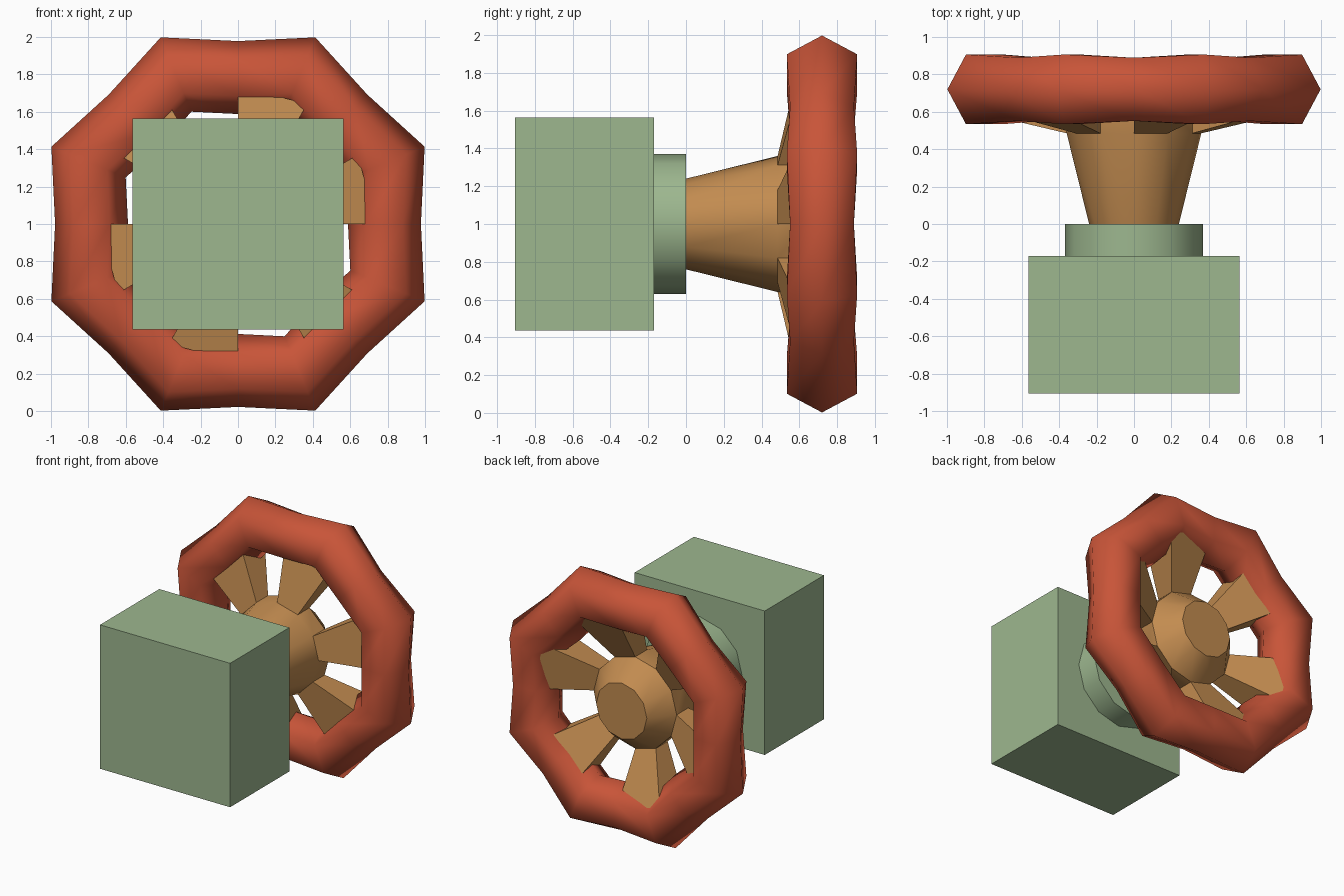
import bpy, bmesh, math

if "Cube" in bpy.data.objects:
    bpy.data.objects.remove(bpy.data.objects["Cube"])

CZ = 1.0  # height of the wheel axle


def material(name, rgb):
    m = bpy.data.materials.new(name)
    m.diffuse_color = (*rgb, 1)
    m.use_nodes = True
    m.node_tree.nodes["Principled BSDF"].inputs["Base Color"].default_value = m.diffuse_color
    return m


def polar(r, y, a):
    return (r * math.cos(a), y, CZ + r * math.sin(a))


def finish(name, bm, mat, angle=None):
    bmesh.ops.recalc_face_normals(bm, faces=bm.faces)
    me = bpy.data.meshes.new(name)
    bm.to_mesh(me)
    bm.free()
    ob = bpy.data.objects.new(name, me)
    bpy.context.collection.objects.link(ob)
    me.materials.append(mat)
    if angle:
        bpy.ops.object.select_all(action='DESELECT')
        ob.select_set(True)
        bpy.context.view_layer.objects.active = ob
        bpy.ops.object.shade_smooth_by_angle(angle=math.radians(angle))
    return ob


def lathe(profile, n):
    """Capped solid around the y axle; returns bmesh and bands of faces."""
    bm = bmesh.new()
    rings = [[bm.verts.new(polar(r, y, math.tau * i / n)) for i in range(n)]
             for r, y in profile]
    bands = [[bm.faces.new((a[i], a[(i + 1) % n], b[(i + 1) % n], b[i]))
              for i in range(n)] for a, b in zip(rings, rings[1:])]
    bm.faces.new(rings[0])
    bm.faces.new(rings[-1])
    return bm, bands


green = material("sage_green", (0.337, 0.474, 0.275))
brown = material("brass_brown", (0.54, 0.26, 0.08))
red = material("rust_red", (0.58, 0.09, 0.04))

# Mounting block
bm = bmesh.new()
bmesh.ops.create_cube(bm, size=1)
for v in bm.verts:
    v.co = (v.co.x * 1.13, v.co.y * 0.735 - 0.5375, v.co.z * 1.13 + CZ)
finish("mounting_block", bm, green)

# Collar
bm, _ = lathe([(0.37, -0.17), (0.37, 0.0)], 12)
finish("collar", bm, green, 35)

# Hub with six flared spokes extruded from every other face of its rim band
bm, bands = lathe([(0.24, 0.0), (0.36, 0.485), (0.36, 0.63), (0.22, 0.8)], 12)
spokes = bmesh.ops.extrude_discrete_faces(bm, faces=bands[1][::2])["faces"]
for f in spokes:
    for v in f.verts:
        a = math.atan2(v.co.z - CZ, v.co.x)
        v.co = polar(0.74, 0.575 if v.co.y < 0.55 else 0.855, a)
finish("hub_and_spokes", bm, brown, 30)

# Handwheel rim: hexagonal tube, thick at the eight corners, waisted between
bm = bmesh.new()
N, S = 16, 6
loops = []
for i in range(N):
    major, minor = (0.865, 0.215) if i % 2 else (0.783, 0.195)
    loops.append([bm.verts.new(polar(major + minor * math.cos(math.tau * j / S),
                                     0.72 + minor * math.sin(math.tau * j / S),
                                     math.tau * i / N)) for j in range(S)])
for i in range(N):
    a, b = loops[i], loops[(i + 1) % N]
    for j in range(S):
        k = (j + 1) % S
        bm.faces.new((a[j], a[k], b[k], b[j]))
finish("handwheel_rim", bm, red, 75)
